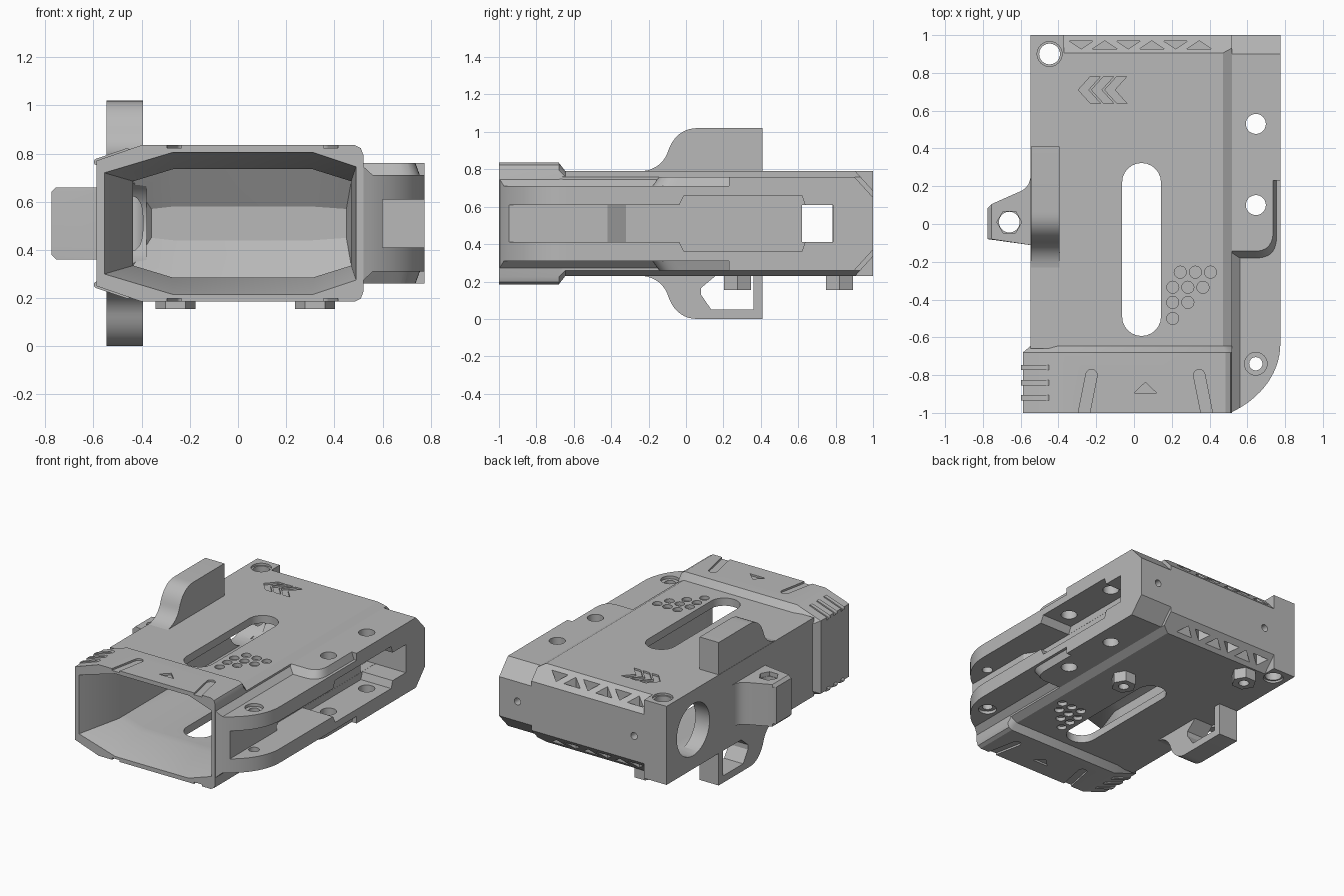
import bpy, bmesh, math
from mathutils import Vector
from mathutils.geometry import interpolate_bezier

cube = bpy.data.objects.get("Cube")
if cube:
    bpy.data.objects.remove(cube)

MID = 0.51  # height of the horizontal symmetry plane

grey = bpy.data.materials.new("matte grey")
grey.use_nodes = True
COLOUR = (0.48, 0.48, 0.48, 1)
grey.diffuse_color = COLOUR
grey.node_tree.nodes["Principled BSDF"].inputs["Base Color"].default_value = COLOUR


def loft(name, rings):
    """Closed solid through rings of 3D points."""
    bm = bmesh.new()
    vs = [[bm.verts.new(p) for p in r] for r in rings]
    n = len(vs[0])
    for a, b in zip(vs, vs[1:]):
        for i in range(n):
            j = (i + 1) % n
            bm.faces.new((a[i], a[j], b[j], b[i]))
    bm.faces.new(vs[0])
    bm.faces.new(vs[-1])
    bmesh.ops.recalc_face_normals(bm, faces=bm.faces)
    me = bpy.data.meshes.new(name)
    bm.to_mesh(me)
    bm.free()
    me.materials.append(grey)
    ob = bpy.data.objects.new(name, me)
    bpy.context.scene.collection.objects.link(ob)
    return ob


def place(pts, axis, d):
    if axis == "x":
        return [(d, a, b) for a, b in pts]
    if axis == "y":
        return [(a, d, b) for a, b in pts]
    return [(a, b, d) for a, b in pts]


def prism(name, pts, axis, lo, hi):
    return loft(name, [place(pts, axis, lo), place(pts, axis, hi)])


def circle(x, y, r, n=32, turn=0):
    return [(x + r * math.cos(math.tau * i / n + turn), y + r * math.sin(math.tau * i / n + turn)) for i in range(n)]


def pill(a, b, r, n=12):
    """Rounded slot outline from point a to point b."""
    a, b = Vector(a), Vector(b)
    t = math.atan2(b.y - a.y, b.x - a.x)
    out = []
    for c, start in ((b, t - math.pi / 2), (a, t + math.pi / 2)):
        for i in range(n + 1):
            s = start + math.pi * i / n
            out.append((c.x + r * math.cos(s), c.y + r * math.sin(s)))
    return out


def bezier(a, b, c, d, n=10):
    return [tuple(p)[:2] for p in interpolate_bezier(Vector(a), Vector(b), Vector(c), Vector(d), n)]


def flip(pts):
    return [(a, 2 * MID - b) for a, b in pts]


def box(x0, x1, y0, y1):
    return [(x0, y0), (x1, y0), (x1, y1), (x0, y1)]


def cut(target, cutter):
    cutter.hide_render = True
    mod = target.modifiers.new("cut", "BOOLEAN")
    mod.operation, mod.solver, mod.object = "DIFFERENCE", "EXACT", cutter
    bpy.context.view_layer.objects.active = target
    bpy.ops.object.modifier_apply(modifier=mod.name)


def carve(targets, pts, axis, lo, hi):
    c = prism("cutter", pts, axis, lo, hi)
    for t in targets:
        cut(t, c)
    bpy.data.objects.remove(c)


def carve_both(targets, pts, lo, hi):
    """Carve downward from the top and upward from the underside."""
    carve(targets, pts, "z", lo, hi)
    carve(targets, pts, "z", 2 * MID - hi, 2 * MID - lo)


# Main housing and flared front collar
half = [(-0.547, 0.79), (0.47, 0.79), (0.52, 0.76)]
housing = prism("housing", half + flip(half)[::-1], "y", -0.66, 1)
outer = [(-0.588, 0.77), (-0.40, 0.835), (0.485, 0.835), (0.51, 0.822), (0.52, 0.795)]
inner = [(-0.547, 0.75), (-0.40, 0.79), (0.47, 0.79), (0.495, 0.775), (0.519, 0.76)]
outer, inner = outer + flip(outer)[::-1], inner + flip(inner)[::-1]
collar = loft("front_collar", [place(outer, "y", -1), place(outer, "y", -0.68), place(inner, "y", -0.645)])

# Side rail with a rounded front corner
nose = bezier((0.775, -0.63), (0.775, -0.8), (0.66, -0.93), (0.51, -1), 16)
rail = prism("side_rail", nose + [(0.51, 1), (0.775, 1)], "z", 0.26, 0.76)

# Tapered mouth and inner cavity
mouth = [(-0.555, 0.72), (-0.27, 0.805), (0.31, 0.805), (0.49, 0.745)]
well = [(-0.435, 0.685), (-0.27, 0.735), (0.31, 0.735), (0.47, 0.685)]
back = [(-0.36, 0.57), (-0.27, 0.58), (0.31, 0.58), (0.45, 0.57)]
rings = [(mouth, -1.01), (mouth, -1.0), (well, -0.72), (well, 0.78), (back, 0.87)]
cavity = loft("cutter", [place(r + flip(r)[::-1], "y", y) for r, y in rings])
cut(housing, cavity)
cut(collar, cavity)
bpy.data.objects.remove(cavity)

# Rear chamfers, top and underside
for target, y, z in ((housing, 0.905, 0.79), (rail, 0.9, 0.76)):
    wedge = [(y - 0.1, z + 0.11), (y + 0.2, z - 0.22), (y + 0.2, z + 0.11)]
    carve([target], wedge, "x", -0.37, 1)
    carve([target], flip(wedge), "x", -0.37, 1)

# Triangle pockets on the rear chamfers
for i in range(6):
    x = -0.28 + i * 0.125
    lo, hi = (0.927, 0.97) if i % 2 else (0.97, 0.927)
    carve_both([housing], [(x - 0.065, lo), (x + 0.065, lo), (x, hi)], 0.685, 0.9)

# Long slot through the housing, left bore, corner hole
carve([housing], pill((0.04, -0.49), (0.04, 0.22), 0.103), "z", -1, 2)
carve([housing], circle(0.70, MID, 0.185, 40), "x", -0.7, -0.38)
carve([housing], circle(-0.447, 0.9, 0.055), "z", -1, 2)
carve_both([housing], circle(-0.447, 0.9, 0.066), 0.775, 0.9)

# Round dimples in a staggered cluster
for y, xs in ((-0.255, (0.245, 0.325, 0.405)), (-0.335, (0.205, 0.285, 0.365)),
              (-0.415, (0.205, 0.285)), (-0.5, (0.205,))):
    for x in xs:
        carve_both([housing], circle(x, y, 0.032, 20), 0.765, 0.9)

# Three engraved chevrons on the top
for x in (-0.295, -0.225, -0.155):
    arrow = [(x, 0.71), (x + 0.065, 0.782), (x + 0.118, 0.782), (x + 0.053, 0.71),
             (x + 0.118, 0.638), (x + 0.065, 0.638)]
    if x > -0.3:
        carve([housing], arrow, "z", 0.777, 0.9)

# Collar grooves and arrow mark
for s in (-1, 1):
    carve_both([collar], pill((0.06 + s * 0.285, -0.8), (0.06 + s * 0.345, -1.1), 0.03), 0.822, 0.9)
carve_both([collar], [(0.0, -0.895), (0.12, -0.895), (0.06, -0.838)], 0.822, 0.9)

# Small screw holes in the rear face
carve([rail], circle(0.63, MID, 0.025, 20), "y", 0.9, 1.1)
carve([housing], circle(-0.29, MID, 0.025, 20), "y", 0.93, 1.1)

# Stepped recess at the front of the rail, top and underside
edge = bezier((0.64, -0.18), (0.72, -0.18), (0.755, -0.15), (0.755, -0.06), 10)
rim = bezier((0.64, -0.14), (0.70, -0.14), (0.735, -0.11), (0.735, -0.03), 10)
floor = [(0.56, -1.1), (0.56, -0.18)] + edge + [(0.755, 0.23), (0.9, 0.23), (0.9, -1.1)]
lip = [(0.50, -1.1), (0.50, -0.14)] + rim + [(0.735, 0.23), (0.9, 0.23), (0.9, -1.1)]
for f in (lambda z: z, lambda z: 2 * MID - z):
    step = loft("cutter", [place(floor, "z", f(0.71)), place(lip, "z", f(0.765))])
    cut(rail, step)
    bpy.data.objects.remove(step)

# Side channel, its wider middle, and the window into the cavity
channel = [(0.6, -1.1), (0.6, -0.42), (0.535, -0.32), (0.535, 0.785), (0.9, 0.785), (0.9, -1.1)]
carve([rail], channel, "z", 0.41, 0.61)
wide = [(-0.04, 0.6), (-0.01, 0.66), (0.62, 0.66), (0.64, 0.6)]
carve([rail], wide + flip(wide)[::-1], "x", 0.536, 0.9)
carve([rail, housing], box(0.62, 0.784, 0.411, 0.609), "x", 0.4, 0.7)

# Cross pin holes through the rail
for y, r in ((0.53, 0.053), (0.10, 0.053), (-0.74, 0.035)):
    carve([rail], circle(0.645, y, r), "z", -1, 2)
carve_both([rail], circle(0.645, -0.74, 0.06), 0.69, 0.9)

# Upright fin on top and windowed fin below
curve = bezier((-0.23, 0.79), (-0.15, 0.80), (-0.11, 0.85), (-0.095, 0.90))
curve += bezier((-0.095, 0.90), (-0.07, 0.97), (-0.02, 1.02), (0.06, 1.02))[1:]
fin = curve + [(0.41, 1.02), (0.41, 0.76), (-0.23, 0.76)]
upper_fin = prism("upper_fin", fin, "x", -0.545, -0.395)
lower_fin = prism("lower_fin", flip(fin), "x", -0.545, -0.395)
carve([lower_fin], [(0.08, 0.13), (0.135, 0.05), (0.36, 0.05), (0.36, 0.232), (0.16, 0.232), (0.08, 0.165)],
      "x", -0.7, -0.3)

# Left mounting lug
lug_shape = [(-0.5, -0.115), (-0.545, -0.112), (-0.775, -0.08), (-0.775, 0.085), (-0.755, 0.105)]
lug_shape += bezier((-0.62, 0.165), (-0.58, 0.18), (-0.55, 0.20), (-0.547, 0.26)) + [(-0.5, 0.26)]
trim = [(max(x, -0.755), y) for x, y in lug_shape]
lug = loft("mounting_lug", [place(p, "z", z) for p, z in
                            ((trim, 0.36), (lug_shape, 0.38), (lug_shape, 0.64), (trim, 0.66))])
carve([lug], circle(-0.66, 0.01, 0.055), "z", -1, 2)
carve_both([lug], circle(-0.66, 0.01, 0.066, 6), 0.63, 0.8)

# Hexagonal bosses on the underside
bosses = []
for name, x, y in (("front_boss", 0.32, 0.275), ("rear_boss", -0.26, 0.82)):
    boss = prism(name, circle(x, y, 0.083, 6), "z", 0.155, 0.25)
    carve([boss], circle(x, y, 0.035, 20), "z", 0.1, 0.21)
    bosses.append(boss)

# Grip ribs on the sloped collar corners
ribs = []
for k, y in enumerate((-0.92, -0.84, -0.76)):
    for side, f in (("upper", lambda p: p), ("lower", flip)):
        bar = f(pill((-0.585, 0.765), (-0.46, 0.808), 0.014, 6))
        ribs.append(prism(f"{side}_rib_{k + 1}", bar, "y", y - 0.014, y + 0.014))

# Smooth shading with crisp edges
bpy.ops.object.select_all(action="DESELECT")
for ob in [housing, collar, rail, upper_fin, lower_fin, lug] + bosses + ribs:
    ob.select_set(True)
bpy.context.view_layer.objects.active = housing
bpy.ops.object.shade_smooth_by_angle(angle=math.radians(25))
